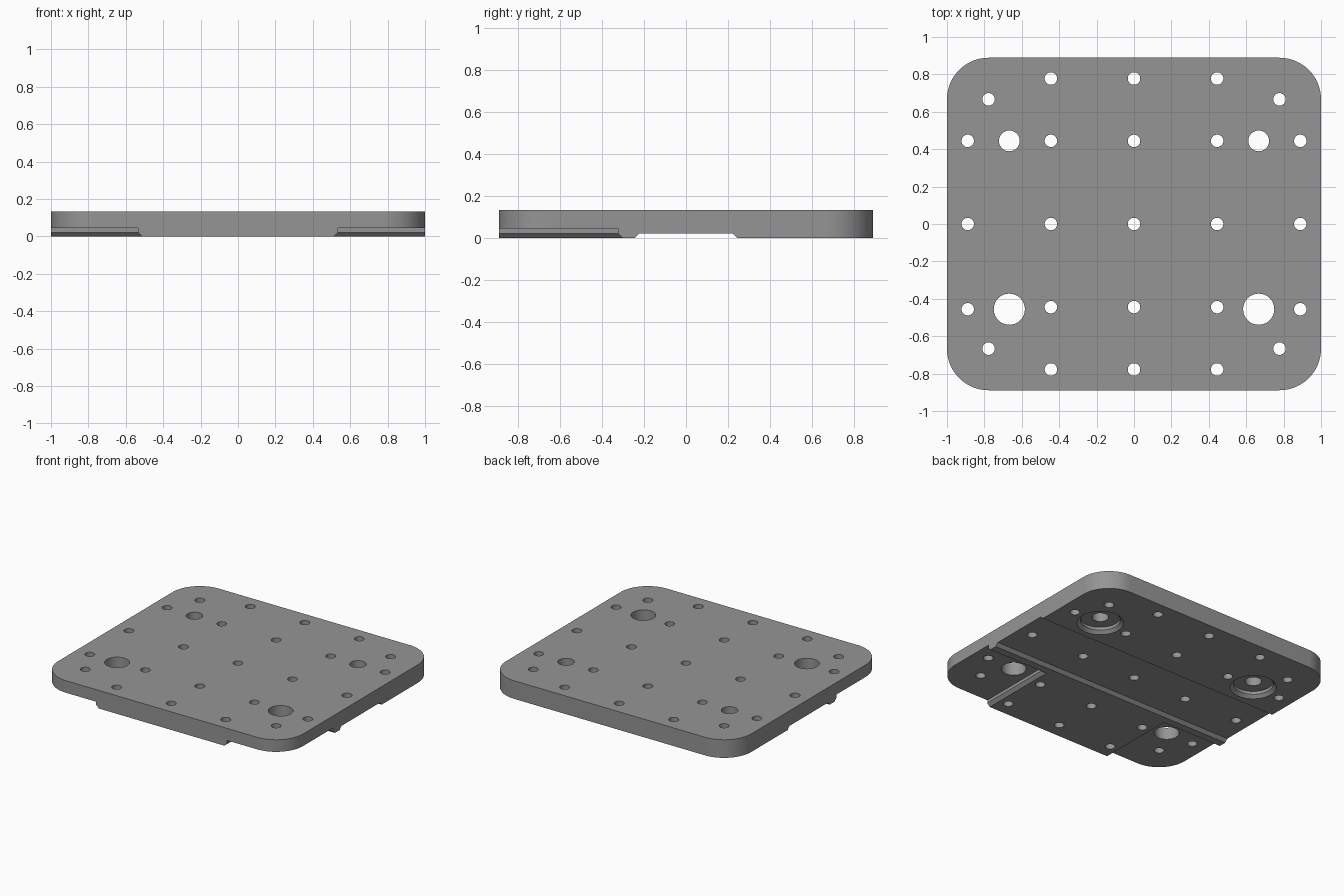
import bpy, bmesh, math

if "Cube" in bpy.data.objects:
    bpy.data.objects.remove(bpy.data.objects["Cube"])

U = 1 / 9            # design unit
TOP = 1.2 * U        # plate thickness
STEP = 0.2 * U       # chamfer height, also channel depth
DEEP = 0.4 * U       # pocket depth


def circle(cx, cy, r, n=48):
    return [(cx + r * math.cos(2 * math.pi * i / n),
             cy + r * math.sin(2 * math.pi * i / n)) for i in range(n)]


def rect(x0, x1, y0, y1):
    return [(x0, y0), (x1, y0), (x1, y1), (x0, y1)]


def rounded_rect(hx, hy, r, n=16):
    pts = []
    for q, (sx, sy) in enumerate([(1, 1), (-1, 1), (-1, -1), (1, -1)]):
        for i in range(n + 1):
            a = math.pi / 2 * (q + i / n)
            pts.append((sx * (hx - r) + r * math.cos(a), sy * (hy - r) + r * math.sin(a)))
    return pts


def loft(bm, layers):
    """Closed solid through (z, outline) layers, bottom to top."""
    rings = [[bm.verts.new((x, y, z)) for x, y in pts] for z, pts in layers]
    n = len(rings[0])
    for a, b in zip(rings, rings[1:]):
        for i in range(n):
            j = (i + 1) % n
            bm.faces.new((a[i], a[j], b[j], b[i]))
    bm.faces.new(rings[0][::-1])
    bm.faces.new(rings[-1])


def finish(bm, name):
    bmesh.ops.recalc_face_normals(bm, faces=bm.faces)
    mesh = bpy.data.meshes.new(name)
    bm.to_mesh(mesh)
    bm.free()
    ob = bpy.data.objects.new(name, mesh)
    bpy.context.collection.objects.link(ob)
    return ob


def cut(target, cutter):
    mod = target.modifiers.new("cut", 'BOOLEAN')
    mod.operation, mod.solver, mod.object = 'DIFFERENCE', 'EXACT', cutter
    bpy.context.view_layer.objects.active = target
    bpy.ops.object.modifier_apply(modifier=mod.name)
    bpy.data.objects.remove(cutter)


# Base plate with rounded corners
bm = bmesh.new()
outline = rounded_rect(1, 8 * U, 2 * U)
loft(bm, [(0, outline), (TOP, outline)])
plate = finish(bm, "base_plate")

# Underside pockets: middle channel, open front corners, round back recesses
bm = bmesh.new()
LOW = -0.02
flare = STEP - LOW   # 45 degree chamfer carried below the plate
loft(bm, [(LOW, rect(-1.2, 1.2, -2 * U - flare, 2 * U + flare)),
          (STEP, rect(-1.2, 1.2, -2 * U, 2 * U))])
for s in (-1, 1):
    def corner(e):
        xs = sorted((s * (4.8 * U - e), s * 1.2))
        return rect(xs[0], xs[1], -1.2, -2.9 * U + e)
    loft(bm, [(LOW, corner(flare)), (STEP, corner(0)), (DEEP, corner(0))])
    def ring(e):
        return circle(s * 6 * U, 4 * U, 1.2 * U + e)
    loft(bm, [(LOW, ring(flare)), (STEP, ring(0)), (DEEP, ring(0))])
cut(plate, finish(bm, "pocket_cutter"))

# Through holes as (x, y, radius) in design units
FRONT = -4.1
holes = [(0, y, 0.3) for y in (7, 4, 0, -4, -7)]
for s in (-1, 1):
    holes += [(4 * s, y, 0.3) for y in (7, 4, 0, -4, -7)]
    holes += [(8 * s, y, 0.3) for y in (4, 0, FRONT)]
    holes += [(7 * s, y, 0.3) for y in (6, -6)]
    holes += [(6 * s, 4, 0.5), (6 * s, FRONT, 0.75)]
bm = bmesh.new()
for x, y, r in holes:
    c = circle(x * U, y * U, r * U, 32)
    loft(bm, [(-0.1, c), (TOP + 0.1, c)])
cut(plate, finish(bm, "hole_cutter"))

# Colour and shading
grey = bpy.data.materials.new("mid_grey")
grey.diffuse_color = (0.3, 0.3, 0.3, 1)
grey.use_nodes = True
grey.node_tree.nodes["Principled BSDF"].inputs["Base Color"].default_value = grey.diffuse_color
plate.data.materials.clear()
plate.data.materials.append(grey)
for p in plate.data.polygons:
    p.material_index = 0
bpy.ops.object.select_all(action='DESELECT')
plate.select_set(True)
bpy.context.view_layer.objects.active = plate
bpy.ops.object.shade_smooth_by_angle(angle=math.radians(30))
